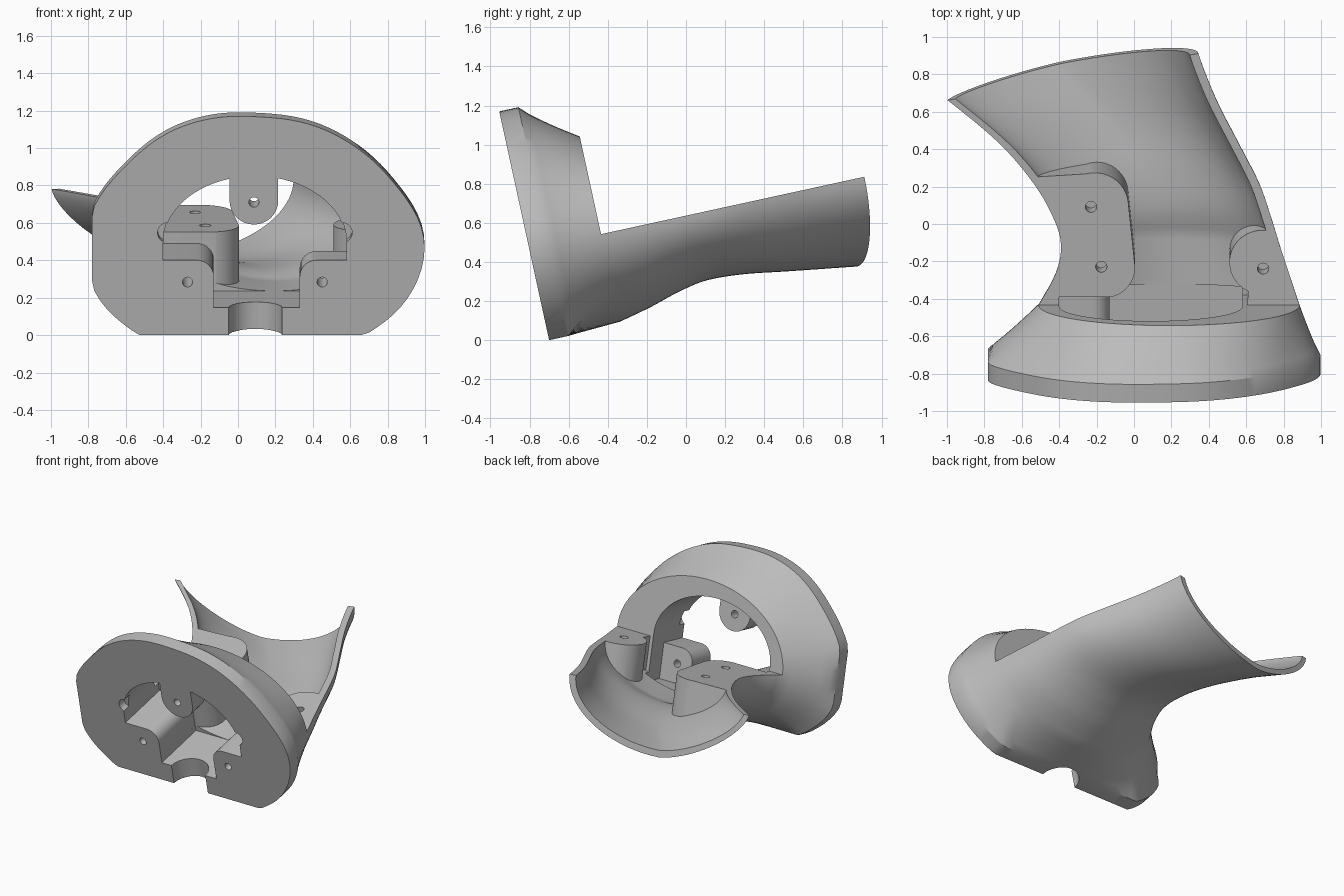
import bpy, bmesh
from math import sin, cos, pi, radians
from mathutils import Matrix, Vector

cube = bpy.data.objects.get("Cube")
if cube:
    bpy.data.objects.remove(cube, do_unlink=True)

N = 96
SPLIT = 0.473     # height where the arm shell is cut open
BACK = 0.375      # depth of the flange


def loft(name, rings):
    """Closed solid skinned through rings of equal length."""
    bm = bmesh.new()
    rows = [[bm.verts.new(p) for p in ring] for ring in rings]
    n = len(rows[0])
    for a, b in zip(rows, rows[1:]):
        for i in range(n):
            j = (i + 1) % n
            bm.faces.new((a[i], a[j], b[j], b[i]))
    bm.faces.new(rows[0])
    bm.faces.new(rows[-1])
    bmesh.ops.recalc_face_normals(bm, faces=bm.faces)
    mesh = bpy.data.meshes.new(name)
    bm.to_mesh(mesh)
    bm.free()
    ob = bpy.data.objects.new(name, mesh)
    bpy.context.collection.objects.link(ob)
    return ob


def prism(name, pts, lo, hi, upright=False):
    """Extrude a profile along depth, or along height if upright."""
    if upright:
        return loft(name, [[(a, b, h) for a, b in pts] for h in (lo, hi)])
    return loft(name, [[(a, h, b) for a, b in pts] for h in (lo, hi)])


def arc(x, y, r, start, end, n=16, ry=None):
    ry = ry or r
    angles = [radians(start + (end - start) * i / n) for i in range(n + 1)]
    return [(x + r * cos(t), y + ry * sin(t)) for t in angles]


def disc(x, y, r):
    return arc(x, y, r, 0, 345, 23)


def cut(target, *cutters):
    for c in cutters:
        mod = target.modifiers.new("cut", 'BOOLEAN')
        mod.operation, mod.solver, mod.object = 'DIFFERENCE', 'EXACT', c
        bpy.context.view_layer.update()
        graph = bpy.context.evaluated_depsgraph_get()
        mesh = bpy.data.meshes.new_from_object(target.evaluated_get(graph))
        target.modifiers.clear()
        target.data = mesh
        bpy.data.objects.remove(c, do_unlink=True)


# Rim outline: angle and radius about a centre, smoothed
RIM = [(0, .91), (10, .89), (23, .82), (49, .76), (76, .725), (90, .715), (113, .76),
       (129, .797), (148, .83), (166, .91), (180, .93), (194, .91), (203, .87),
       (218, .77), (270, .74), (318, .72), (331, .805), (345, .87), (360, .91)]


def rim_radius(deg):
    for (a, ra), (b, rb) in zip(RIM, RIM[1:]):
        if a <= deg <= b:
            return ra + (rb - ra) * (deg - a) / (b - a)


radii = [rim_radius(360 * i / N) for i in range(N)]
for _ in range(6):
    radii = [(radii[i - 1] + 2 * radii[i] + radii[(i + 1) % N]) / 4 for i in range(N)]
rim = [(.1 + r * cos(2 * pi * i / N), max(0, SPLIT + r * sin(2 * pi * i / N)))
       for i, r in enumerate(radii)]

# Arm stations: depth, right edge, left edge, underside
ARM = [(.375, -.51, .885, .015), (.545, -.42, .83, .055), (.70, -.39, .78, .10),
       (.85, -.43, .735, .127), (1.04, -.536, .67, .118), (1.26, -.72, .56, .085),
       (1.5, -1.0, .44, .05), (1.75, -1.32, .345, .015), (1.95, -1.6, .30, 0)]


def stations(sub=5):
    pts = [Vector(p) for p in ARM]
    pts = [2 * pts[0] - pts[1]] + pts + [2 * pts[-1] - pts[-2]]
    for a, b, c, d in zip(pts, pts[1:], pts[2:], pts[3:]):
        for k in range(sub):
            t = k / sub
            yield (2 * b + (c - a) * t + (2 * a - 5 * b + 4 * c - d) * t ** 2
                   + (3 * b - a - 3 * c + d) * t ** 3) / 2
    yield pts[-2]


def section(v, xl, xr, bot, top=.984):
    cx, a = (xl + xr) / 2, (xr - xl) / 2
    sharp = 2 - .55 * min(1, max(0, (v - .6) / .8))
    ring = []
    for i in range(N):
        t = 2 * pi * i / N
        c, s = cos(t), sin(t)
        e = 2 / sharp if c < 0 and s < 0 else 1
        h = (top - SPLIT) if s > 0 else (SPLIT - bot)
        x = abs(c) ** e * (1 if c > 0 else -1)
        z = abs(s) ** e * (1 if s > 0 else -1)
        ring.append((cx + a * x, v, SPLIT + h * z))
    return ring


def flat_side(ring):
    return [(max(x, -.78), y, z) for x, y, z in ring]


# Flange rim tapering into the arm
arm = list(stations())
neck = section(*arm[0])
rings = [flat_side([(x, v, z) for x, z in rim]) for v in (0, .1)]
for k in range(1, 6):
    t = k / 6
    f = t ** .87
    v = .1 + (BACK - .1) * t
    rings.append(flat_side([(x + (n[0] - x) * f, v, z + (n[2] - z) * f)
                            for (x, z), n in zip(rim, neck)]))
body = loft("bracket_body", rings + [section(*s) for s in arm])

# Arm hollow, leaving two solid mounting pads standing in it
hollow = loft("arm_hollow", [section(max(v, BACK + .001) + (.02 if v > 1.9 else 0),
                                     xl + .05, xr - .05,
                                     max(b + .05, .15 if v < .7 else 0), .9)
                             for v, xl, xr, b in arm])
right_pad = (arc(-.16, .58, .165, -80, 6) + arc(-.21, .92, .18, 6, 105)
             + [(-.95, 1.05), (-.95, .3), (-.13, .3)])
left_pad = arc(.685, .61, .175, 90, 245) + [(.6, .3), (1.1, .3), (1.1, .785)]
cut(hollow, prism("right_pad", right_pad, -.3, 1.3, True),
    prism("left_pad", left_pad, -.3, 1.3, True))

# Stepped opening through the flange, leaving the hanging tab
opening = ([(-.13, .15), (.33, .15)] + arc(.42, .32, .09, 180, 90, 8) + [(.58, .41)]
           + arc(.09, .5, .49, 0, 180, 40, .37) + [(-.40, .41)]
           + arc(-.22, .32, .09, 90, 0, 8))
bore = prism("flange_opening", opening, -.1, .42)
tab = arc(.085, .735, .13, 180, 360) + [(.215, 1.2), (-.045, 1.2)]
cut(bore, prism("hanging_tab", tab, -.3, .15))

# Cut the shell open, trim the oblique arm end, then hollow and drill
cut(body,
    prism("top_trim", [(-3, SPLIT), (3, SPLIT), (3, 2), (-3, 2)], BACK, 3),
    prism("end_trim", [(-3, 1.114), (1, 1.878), (1, 3), (-3, 3)], -1, 2, True),
    hollow, bore,
    prism("shoulder_clearance", [(.3, .15), (.58, .15), (.58, .46), (.3, .46)], .23, .42),
    prism("front_groove", disc(.093, 0, .143), -.1, .2, True))
for x in (-.375, .555):
    cut(body, prism("side_relief", disc(x, .56, .055), -.1, .06))
for x, w in ((-.27, .29), (.45, .29), (.085, .727)):
    cut(body, prism("front_hole", disc(x, w, .027), -.1, .3))
for x, v in ((-.23, .913), (-.175, .585), (.69, .575)):
    cut(body, prism("pad_hole", disc(x, v, .03), .36, .7, True))

# Lean the part back onto its lower edge
body.data.transform(Matrix.Translation((0, -.70, 0)) @ Matrix.Rotation(radians(12.3), 4, 'X'))

grey = bpy.data.materials.new("plain_grey")
grey.use_nodes = True
colour = (.5, .5, .5, 1)
grey.diffuse_color = colour
grey.node_tree.nodes["Principled BSDF"].inputs["Base Color"].default_value = colour
body.data.materials.clear()
body.data.materials.append(grey)
for p in body.data.polygons:
    p.material_index = 0

bpy.ops.object.select_all(action='DESELECT')
body.select_set(True)
bpy.context.view_layer.objects.active = body
bpy.ops.object.shade_smooth_by_angle(angle=radians(30))
